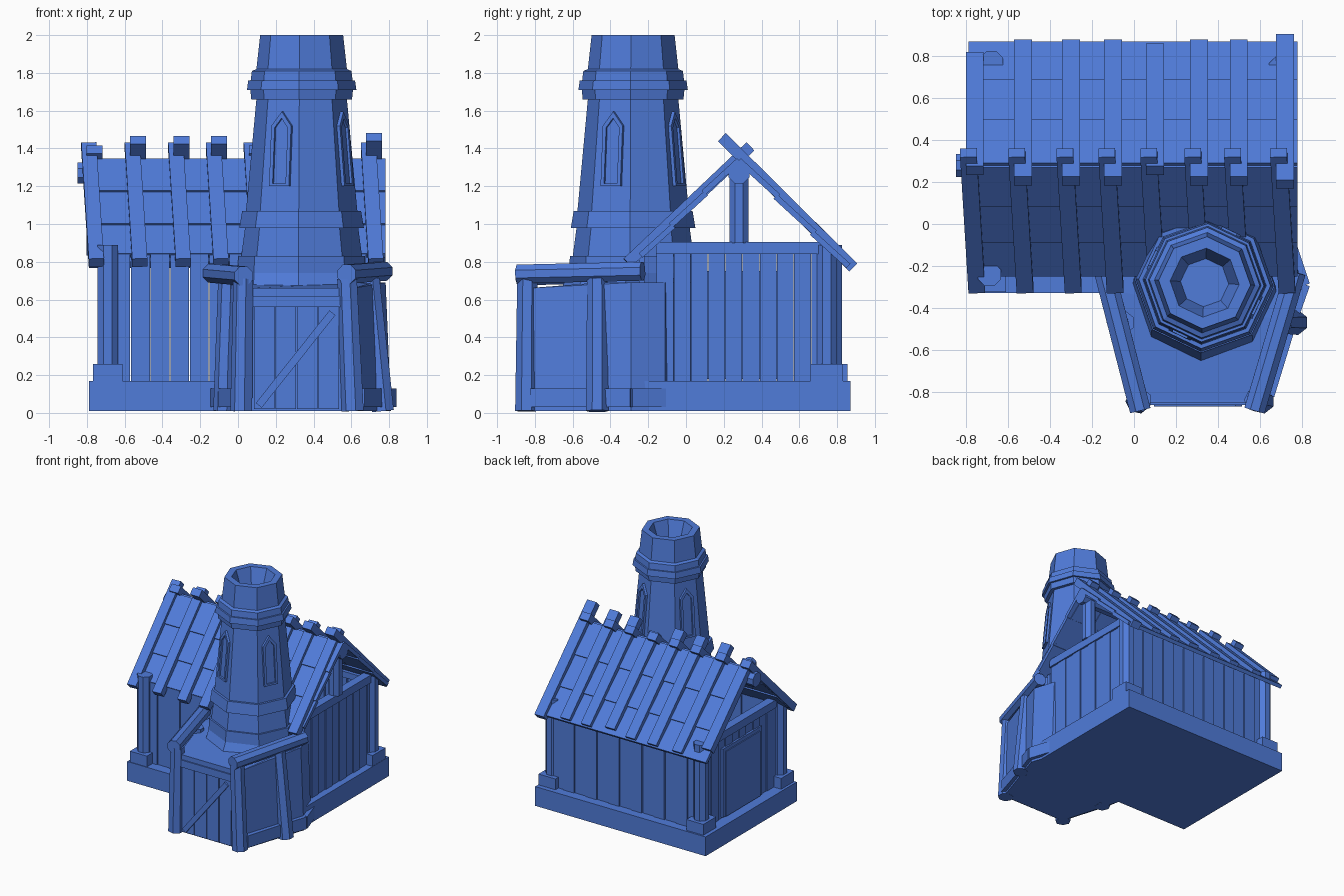
import bpy, bmesh, math
from mathutils import Vector, Matrix

cube = bpy.data.objects.get("Cube")
if cube:
    bpy.data.objects.remove(cube)

blue = bpy.data.materials.new("blue")
blue.use_nodes = True
colour = (0.08, 0.2, 0.7, 1)
blue.diffuse_color = colour
blue.node_tree.nodes["Principled BSDF"].inputs["Base Color"].default_value = colour


def finish(name, bm):
    bmesh.ops.recalc_face_normals(bm, faces=bm.faces)
    mesh = bpy.data.meshes.new(name)
    bm.to_mesh(mesh)
    bm.free()
    mesh.materials.append(blue)
    obj = bpy.data.objects.new(name, mesh)
    bpy.context.collection.objects.link(obj)


def box(bm, x, y, z):
    """Box from (min, max) pairs."""
    size = [b - a for a, b in (x, y, z)]
    mid = [(a + b) / 2 for a, b in (x, y, z)]
    bmesh.ops.create_cube(bm, size=1, matrix=Matrix.Translation(mid) @ Matrix.Diagonal((*size, 1)))


def bridge(bm, a, b):
    n = len(a)
    for i in range(n):
        bm.faces.new((a[i], a[(i + 1) % n], b[(i + 1) % n], b[i]))


def beam(bm, p, q, w, h, sides=4, taper=1):
    """Timber from p to q; w lies along x where it can."""
    p, q = Vector(p), Vector(q)
    d = (q - p).normalized()
    ref = Vector((0, 1, 0)) if abs(d.x) > 0.9 else Vector((1, 0, 0))
    u = (ref - d * ref.dot(d)).normalized()
    v = d.cross(u)
    k = 0.5 / math.cos(math.pi / sides)
    rings = []
    for c, s in ((p, 1), (q, taper)):
        ring = []
        for i in range(sides):
            a = math.tau * (i + 0.5) / sides
            ring.append(bm.verts.new(c + (u * math.cos(a) * w + v * math.sin(a) * h) * k * s))
        rings.append(ring)
    bridge(bm, *rings)
    bm.faces.new(rings[0])
    bm.faces.new(rings[1])


# Foundation slab
bm = bmesh.new()
box(bm, (-0.79, 0.78), (-0.33, 0.87), (0.01, 0.17))
finish("foundation", bm)

# Plank walls
bm = bmesh.new()
for i in range(13):
    x = -0.67 + i * 0.104
    step = 0.008 * (i % 2)
    for y in (-0.25, 0.76):
        box(bm, (x, x + 0.099), (y + step, y + 0.03 + step), (0.17, 0.84))
for i in range(10):
    y = -0.155 + i * 0.091
    step = 0.006 * (i % 2)
    for x in (-0.7, 0.69):
        box(bm, (x + step, x + 0.03 + step), (y, y + 0.088), (0.17, 0.84))
box(bm, (-0.7, -0.67), (-0.25, -0.158), (0.17, 0.84))
finish("wall_planks", bm)

# Corner posts with square feet; the porch replaces the fourth
bm = bmesh.new()
for x, y in ((-0.69, -0.24), (-0.68, 0.77), (0.7, 0.745)):
    beam(bm, (x, y, 0.17), (x, y, 0.89), 0.11, 0.11, 8)
    box(bm, (x - 0.078, x + 0.078), (y - 0.085, y + 0.085), (0.17, 0.26))
finish("corner_posts", bm)

# Top plates, gable post and ridge
bm = bmesh.new()
for x in (-0.69, 0.7):
    box(bm, (x - 0.035, x + 0.035), (-0.16, 0.72), (0.84, 0.905))
box(bm, (-0.69, 0.7), (0.73, 0.79), (0.8, 0.85))
beam(bm, (0.7, 0.28, 0.9), (0.7, 0.28, 1.27), 0.1, 0.1, 8)
beam(bm, (-0.85, 0.28, 1.27), (0.78, 0.28, 1.27), 0.11, 0.11, 8)
finish("roof_frame", bm)

# Side hatch on the right gable wall
bm = bmesh.new()
box(bm, (-0.712, -0.69), (0.02, 0.53), (0.18, 0.75))
box(bm, (-0.72, -0.69), (0.05, 0.5), (0.18, 0.72))
finish("side_hatch", bm)

# Roof boards: three overlapping courses on each slope
bm = bmesh.new()
for end, drop in ((-0.24, 0.825), (0.86, 0.77)):
    top, low = Vector((0, 0.28, 1.345)), Vector((0, end, drop))
    for i in range(3):
        a, b = top.lerp(low, i / 3), top.lerp(low, min(1, (i + 1.08) / 3))
        a.z -= 0.008
        b.z += 0.008
        a.x = b.x = -0.005
        beam(bm, a, b, 1.57, 0.03)
finish("roof_boards", bm)

# Roof battens crossing at the ridge: (x, trim at ridge, trim at eave)
bm = bmesh.new()
for x, trim, eave in ((-0.76, 0.05, 0.06), (-0.53, 0, 0), (-0.3, 0, 0), (-0.1, 0, 0),
                      (0.1, 0.05, 0.02), (0.31, 0, 0), (0.5, 0, 0), (0.72, -0.015, -0.025)):
    beam(bm, (x, 0.205 + trim, 1.445 - trim), (x, 0.86 - eave, 0.795 + eave), 0.085, 0.06)
    beam(bm, (x - 0.03, 0.34, 1.41), (x + 0.01, -0.31, 0.795), 0.08, 0.06)
finish("roof_battens", bm)

# Chimney tower: an octagonal profile, turned slightly
CX, CY, TURN = 0.337, -0.28, math.radians(-3)


def octagon(bm, r, z, shift):
    return [bm.verts.new((CX + r * math.cos(TURN + i * math.pi / 4),
                          CY - shift + r * math.sin(TURN + i * math.pi / 4), z)) for i in range(8)]


bm = bmesh.new()
profile = [(0.345, 0.6), (0.34, 0.74), (0.335, 0.83), (0.32, 0.83), (0.3, 0.98), (0.33, 0.98),
           (0.315, 1.07), (0.295, 1.07), (0.24, 1.66), (0.267, 1.66), (0.272, 1.71), (0.29, 1.71),
           (0.283, 1.76), (0.27, 1.76), (0.264, 1.81), (0.24, 1.82), (0.22, 2.0), (0.165, 2.0),
           (0.115, 1.85)]
rings = [octagon(bm, r, z, 0.065 if z < 0.7 else 0) for r, z in profile]
for a, b in zip(rings, rings[1:]):
    bridge(bm, a, b)
bm.faces.new(rings[0])
bm.faces.new(rings[-1])
finish("tower", bm)


# Pointed windows on every other face of the tower
def arch(w, z0, z1, z2):
    return [(-w, z0), (w, z0), (w, z1), (0, z2), (-w, z1)]


bm = bmesh.new()
for k in range(4):
    ang = TURN + math.radians(-112.5 + 90 * k)
    out, side = Vector((math.cos(ang), math.sin(ang), 0)), Vector((-math.sin(ang), math.cos(ang), 0))

    def ring(pts, depth):
        made = []
        for s, z in pts:
            r = (0.295 - (z - 1.07) * 0.093) * math.cos(math.pi / 8) + depth
            made.append(bm.verts.new(Vector((CX, CY, z)) + out * r + side * s))
        return made

    outer, inner = arch(0.058, 1.2, 1.52, 1.595), arch(0.038, 1.215, 1.51, 1.56)
    loops = [ring(outer, -0.01), ring(outer, 0.018), ring(inner, 0.018), ring(inner, 0.004)]
    for a, b in zip(loops, loops[1:]):
        bridge(bm, a, b)
    bm.faces.new(loops[-1])
finish("tower_windows", bm)

# Porch body: tapered hull under the tower
bm = bmesh.new()
plan = [(0.03, -0.84), (0.63, -0.84), (0.74, -0.46), (0.81, -0.29), (0.75, -0.11), (0.34, 0.05),
        (-0.1, -0.1), (-0.12, -0.32)]
for x, y in plan:
    bm.verts.new((x, y, 0.01))
    bm.verts.new((CX + (x - CX) * 0.94, y, 0.66 if y < -0.8 else 0.69))
bmesh.ops.convex_hull(bm, input=bm.verts)
bmesh.ops.dissolve_limit(bm, angle_limit=0.03, verts=bm.verts, edges=bm.edges)
finish("porch_body", bm)

# Porch posts, side logs and skirting rails
bm = bmesh.new()
for foot, head in (((0.02, -0.845), (0.03, -0.84)), ((0.61, -0.845), (0.58, -0.84)),
                   ((-0.07, -0.47), (-0.05, -0.47)), ((0.77, -0.47), (0.7, -0.47))):
    beam(bm, (*foot, 0.01), (*head, 0.71), 0.11, 0.11, 7, 0.9)
beam(bm, (0.03, -0.89, 0.725), (-0.14, -0.23, 0.74), 0.1, 0.1, 8)
beam(bm, (0.575, -0.89, 0.735), (0.77, -0.23, 0.75), 0.1, 0.1, 8)
for path in (((0.65, -0.82), (0.76, -0.46), (0.82, -0.29), (0.76, -0.11)),
             ((0.01, -0.82), (-0.1, -0.46), (-0.13, -0.3))):
    for a, b in zip(path, path[1:]):
        beam(bm, (*a, 0.08), (*b, 0.08), 0.04, 0.1)
finish("porch_timbers", bm)

# Door with boards, frame and diagonal brace
bm = bmesh.new()
for i in range(4):
    x = 0.085 + i * 0.114
    box(bm, (x, x + 0.108), (-0.855, -0.82), (0.02, 0.56))
beam(bm, (0.11, -0.86, 0.04), (0.5, -0.86, 0.53), 0.04, 0.02)
finish("door", bm)
bm = bmesh.new()
box(bm, (0.05, 0.57), (-0.865, -0.8), (0.56, 0.62))
box(bm, (0.06, 0.56), (-0.855, -0.78), (0.62, 0.66))
finish("door_lintel", bm)
